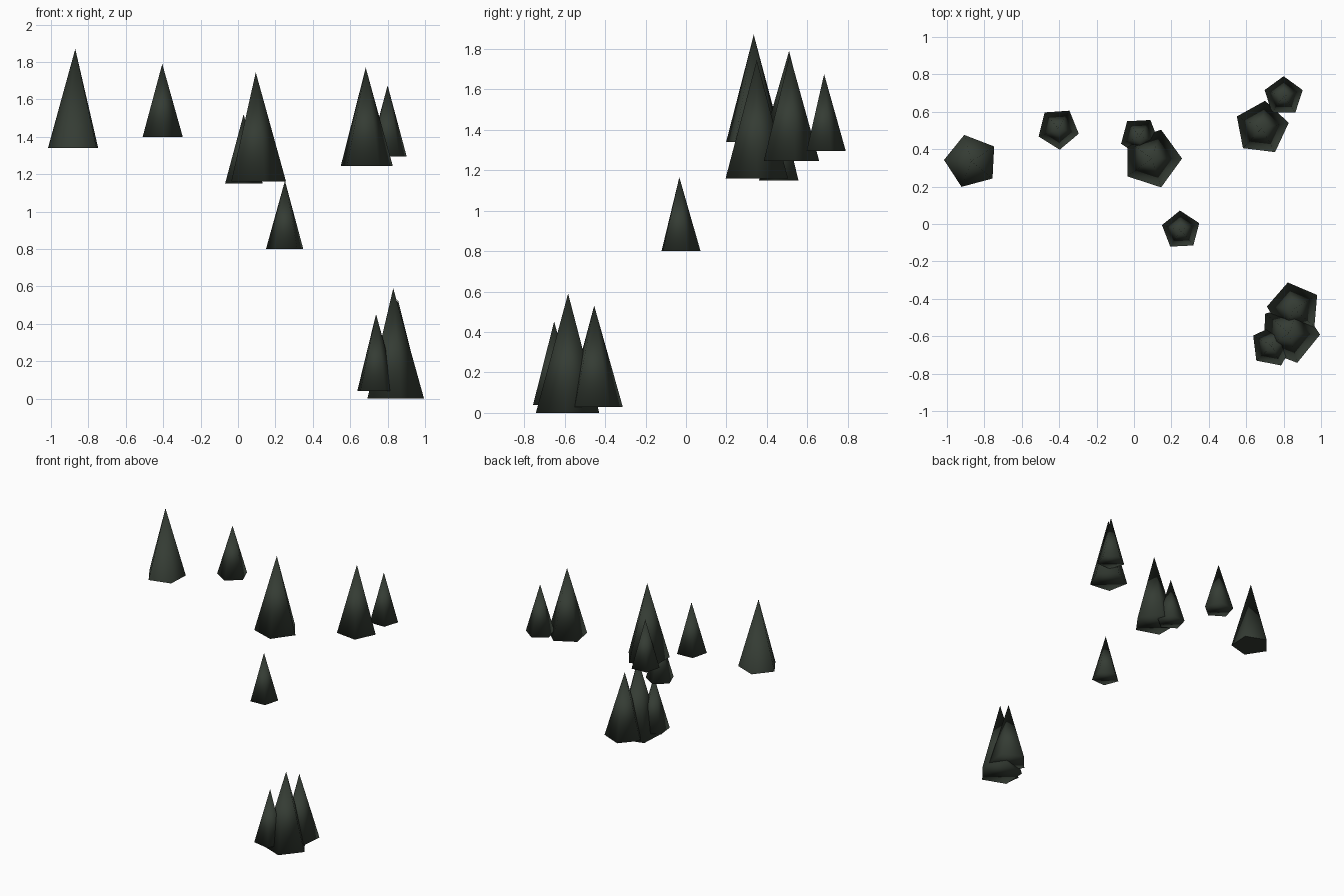
import bpy
import bmesh
from math import radians
from mathutils import Matrix

SIDES = 5

default_cube = bpy.data.objects.get("Cube")
if default_cube:
    bpy.data.objects.remove(default_cube, do_unlink=True)

# One dark foliage colour for every tree
foliage = bpy.data.materials.new("dark_pine_green")
foliage.use_nodes = True
colour = (0.035, 0.045, 0.034, 1)
foliage.diffuse_color = colour
for node in foliage.node_tree.nodes:
    if node.type == 'BSDF_PRINCIPLED':
        node.inputs["Base Color"].default_value = colour


def add_tree(name, centre, radius, bottom, top, turn):
    """Five-sided closed cone with smooth sides and a flat base."""
    bm = bmesh.new()
    height = top - bottom
    bmesh.ops.create_cone(bm, cap_ends=True, segments=SIDES, radius1=radius,
                          radius2=0, depth=height)
    bmesh.ops.remove_doubles(bm, verts=bm.verts, dist=0.0001)
    # Turn so that one base corner starts on the x axis, then rotate by the given angle
    corner = min(bm.verts, key=lambda v: v.co.z).co.copy()
    corner.z = 0
    start = corner.to_2d().angle_signed((1, 0))
    bm.transform(Matrix.Rotation(start + radians(turn), 4, 'Z'))
    bm.transform(Matrix.Translation((0, 0, height / 2)))
    bmesh.ops.recalc_face_normals(bm, faces=bm.faces)
    for face in bm.faces:
        face.smooth = face.normal.z > -0.5
    mesh = bpy.data.meshes.new(name)
    bm.to_mesh(mesh)
    bm.free()
    mesh.materials.append(foliage)
    tree = bpy.data.objects.new(name, mesh)
    tree.location = (centre[0], centre[1], bottom)
    bpy.context.collection.objects.link(tree)
    return tree


# Upper row of trees along the back of the slope
add_tree("far_right_tree", centre=(-.87, .335), radius=.146, bottom=1.34, top=1.87, turn=-3)
add_tree("inner_right_tree", centre=(-.405, .51), radius=.113, bottom=1.4, top=1.79, turn=22)
add_tree("centre_large_tree", centre=(.095, .35), radius=.162, bottom=1.16, top=1.745, turn=36)
add_tree("centre_small_tree", centre=(.03, .467), radius=.106, bottom=1.15, top=1.52, turn=21)
add_tree("back_left_large_tree", centre=(.683, .513), radius=.147, bottom=1.245, top=1.77, turn=47)
add_tree("back_left_small_tree", centre=(.8, .683), radius=.107, bottom=1.295, top=1.675, turn=54)

# Single tree halfway down
add_tree("middle_tree", centre=(.251, -.033), radius=.105, bottom=.8, top=1.165, turn=57)

# Cluster at the foot of the slope
add_tree("front_cluster_large_tree", centre=(.83, -.583), radius=.165, bottom=0, top=.59, turn=33)
add_tree("front_cluster_back_tree", centre=(.855, -.454), radius=.145, bottom=.03, top=.53, turn=67)
add_tree("front_cluster_small_tree", centre=(.738, -.652), radius=.115, bottom=.04, top=.452, turn=43)
